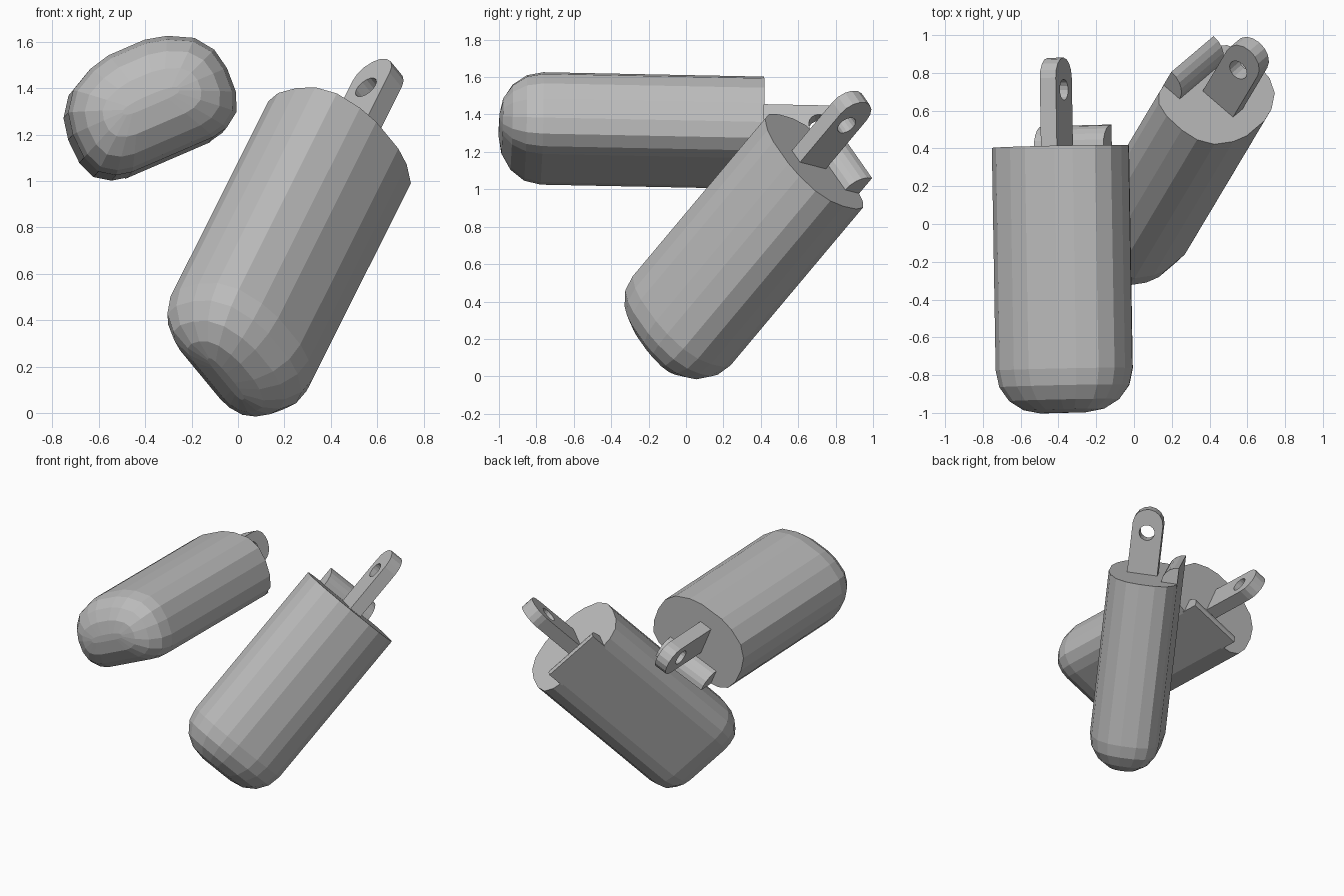
import bpy, bmesh
from math import sin, cos, pi
from mathutils import Matrix, Vector

cube = bpy.data.objects.get("Cube")
if cube:
    bpy.data.objects.remove(cube, do_unlink=True)

grey = bpy.data.materials.new("plain_grey")
grey.use_nodes = True
grey.diffuse_color = (0.5, 0.5, 0.5, 1)
grey.node_tree.nodes["Principled BSDF"].inputs["Base Color"].default_value = (0.5, 0.5, 0.5, 1)

# Half of the flat-bottomed section, from flat edge up over the dome
HALF = [(.19, -.25), (.26, -.235), (.325, -.19), (.357, -.11), (.362, 0),
        (.343, .095), (.285, .175), (.18, .23), (.085, .253)]
SECTION = HALF + [(-x, z) for x, z in reversed(HALF)]
HALF_W, HALF_H = .362, .253
LENGTH, NOSE_R = 1.41, .23


def add_mesh(name, mesh, matrix):
    mesh.materials.clear()
    mesh.materials.append(grey)
    obj = bpy.data.objects.new(name, mesh)
    obj.matrix_world = matrix
    bpy.context.collection.objects.link(obj)
    return obj


def loft(name, rings, matrix):
    """Skin a list of equal rings and cap both ends."""
    bm = bmesh.new()
    loops = [[bm.verts.new(p) for p in ring] for ring in rings]
    for a, b in zip(loops, loops[1:]):
        for i in range(len(a)):
            j = (i + 1) % len(a)
            bm.faces.new((a[i], a[j], b[j], b[i]))
    bm.faces.new(loops[0])
    bm.faces.new(loops[-1])
    bmesh.ops.recalc_face_normals(bm, faces=bm.faces)
    mesh = bpy.data.meshes.new(name)
    bm.to_mesh(mesh)
    bm.free()
    return add_mesh(name, mesh, matrix)


def body(name, matrix):
    # Back face at y = 0, rounded nose towards -y
    rings = [[(x, 0, z) for x, z in SECTION]]
    steps = 4
    for k in range(steps + 1):
        t = k / steps * pi / 2
        inset = NOSE_R * (1 - cos(t))
        y = -(LENGTH - NOSE_R) - NOSE_R * sin(t)
        sx, sz = 1 - inset / HALF_W, 1 - inset / HALF_H
        rings.append([(x * sx, y, z * sz) for x, z in SECTION])
    loft(name, rings, matrix)


def lip(name, matrix):
    # Quarter-round ridge continuing the flat side past the back face
    r, z0, half = .115, -.25, .2
    arc = [(r * cos(k * pi / 10), z0 + r * sin(k * pi / 10)) for k in range(6)]
    outline = [(-.02, z0)] + arc + [(-.02, z0 + r)]
    loft(name, [[(x, y, z) for y, z in outline] for x in (-half, half)], matrix)


def eyelet(name, matrix):
    # Upright tab with a round end and a through hole
    r, tip = .1075, .47
    outline = [(-.02, -r)]
    outline += [(tip - r + r * cos(a), r * sin(a))
                for a in (-pi / 2 + k * pi / 8 for k in range(9))]
    outline += [(-.02, r)]
    hole = [(.3 + .055 * cos(k * pi / 8), .055 * sin(k * pi / 8)) for k in range(16)]
    curve = bpy.data.curves.new(name, 'CURVE')
    curve.dimensions = '2D'
    curve.fill_mode = 'BOTH'
    curve.extrude = .046
    for pts in (outline, hole):
        spline = curve.splines.new('POLY')
        spline.points.add(len(pts) - 1)
        for point, (x, y) in zip(spline.points, pts):
            point.co = (x, y, 0, 1)
        spline.use_cyclic_u = True
    temp = bpy.data.objects.new(name + "_outline", curve)
    bpy.context.collection.objects.link(temp)
    bpy.context.view_layer.update()
    graph = bpy.context.evaluated_depsgraph_get()
    mesh = bpy.data.meshes.new_from_object(temp.evaluated_get(graph))
    bpy.data.objects.remove(temp, do_unlink=True)
    for poly in mesh.polygons:
        poly.use_smooth = False
    # Curve plane (x, y) becomes the pod's (y, z) plane
    turn = Matrix(((0, 0, 1, 0), (1, 0, 0, 0), (0, 1, 0, .02), (0, 0, 0, 1)))
    add_mesh(name, mesh, matrix @ turn)


def pod(side, centre, axis, across):
    d = Vector(axis).normalized()
    u = Vector(across)
    u = (u - d * u.dot(d)).normalized()
    v = u.cross(d)
    matrix = Matrix.Translation(centre) @ Matrix((u, d, v)).transposed().to_4x4()
    body(side + "_pod_body", matrix)
    lip(side + "_pod_lip", matrix)
    eyelet(side + "_pod_eyelet", matrix)


pod("right", (-.4, .41, 1.32), (-.017, 1, -.02), (.918, 0, .396))
pod("left", (.455, .67, 1.155), (.358, .6, .715), (.56, .475, -.679))
